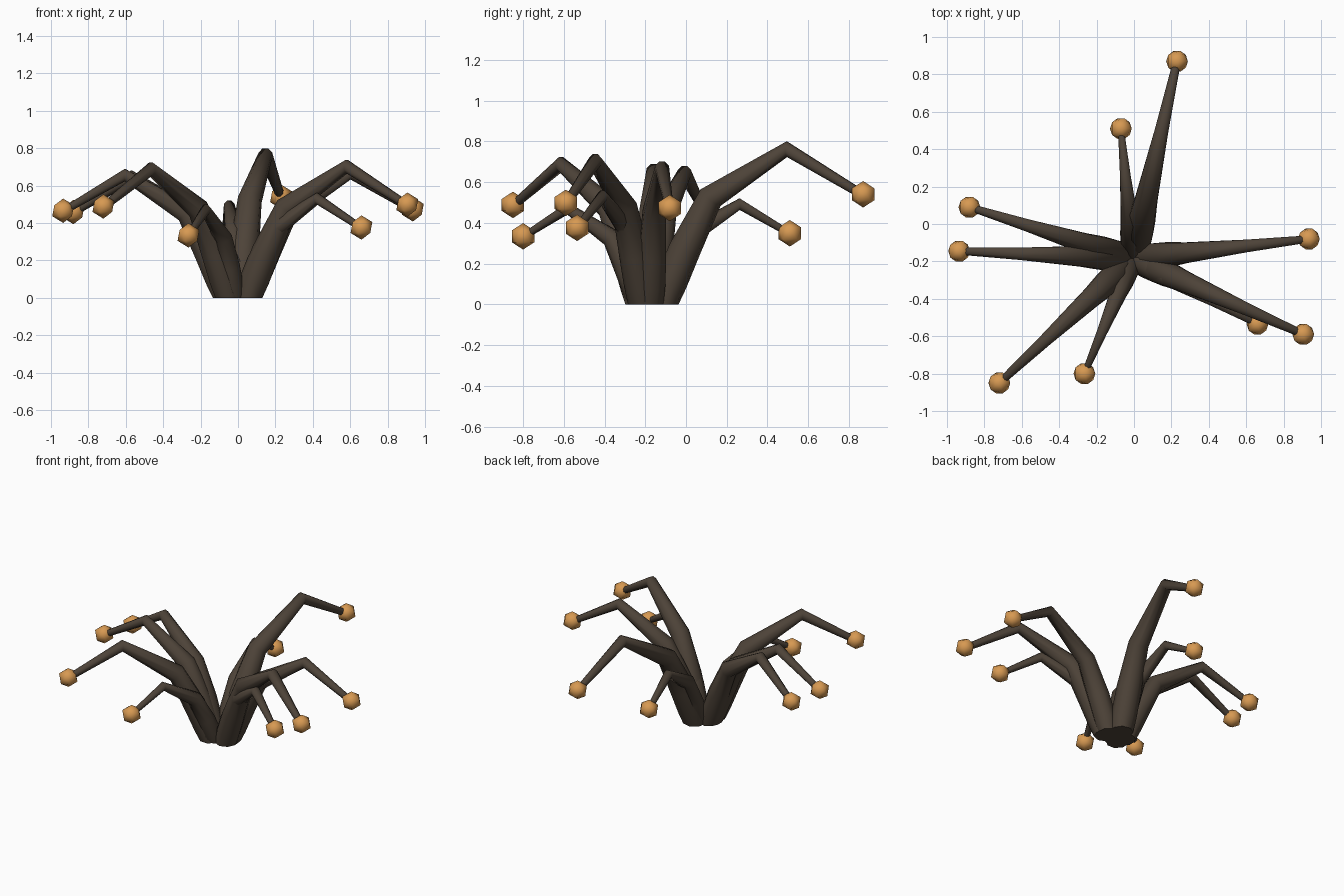
import bpy, bmesh, math
from mathutils import Vector

cube = bpy.data.objects.get("Cube")
if cube:
    bpy.data.objects.remove(cube)


def material(name, color):
    m = bpy.data.materials.new(name)
    m.use_nodes = True
    m.diffuse_color = color
    m.node_tree.nodes["Principled BSDF"].inputs["Base Color"].default_value = color
    return m


BROWN = material("dark brown", (0.075, 0.056, 0.04, 1))
AMBER = material("amber", (0.68, 0.32, 0.085, 1))
ROOT = Vector((-0.005, -0.185, 0))
SIDES = 8

# Stalk shape for unit length: distance out, height, radius
PROFILE = [(0.07, 0.0, 0.072), (0.105, 0.1, 0.078), (0.17, 0.25, 0.076),
           (0.29, 0.485, 0.062), (0.645, 0.705, 0.038), (0.985, 0.505, 0.022)]


def finish(bm, name, mat):
    bmesh.ops.recalc_face_normals(bm, faces=bm.faces)
    mesh = bpy.data.meshes.new(name)
    bm.to_mesh(mesh)
    bm.free()
    mesh.materials.append(mat)
    ob = bpy.data.objects.new(name, mesh)
    bpy.context.collection.objects.link(ob)
    bpy.ops.object.select_all(action="DESELECT")
    ob.select_set(True)
    bpy.context.view_layer.objects.active = ob
    bpy.ops.object.shade_smooth_by_angle(angle=math.radians(50))


def stalk(name, tip):
    """Tapered, bent tube from the root to the tip, scaled by its reach."""
    reach = Vector((tip[0], tip[1], 0)) - ROOT
    size = reach.length
    out, up = reach.normalized(), Vector((0, 0, 1))
    side = up.cross(out)
    pts = [ROOT + (out * d + up * h) * size for d, h, r in PROFILE]
    bm = bmesh.new()
    rings = []
    for i, p in enumerate(pts):
        # Mitre each ring between its two neighbouring segments
        before = (p - pts[max(i - 1, 0)]).normalized()
        after = (pts[min(i + 1, len(pts) - 1)] - p).normalized()
        along = (before + after).normalized() if i else up
        across = side.cross(along).normalized()
        r = PROFILE[i][2] * (0.35 + 0.65 * size)
        angles = [math.tau * (k + 0.5) / SIDES for k in range(SIDES)]
        rings.append([bm.verts.new(p + (side * math.cos(a) + across * math.sin(a)) * r)
                      for a in angles])
    for low, high in zip(rings, rings[1:]):
        for k in range(SIDES):
            n = (k + 1) % SIDES
            bm.faces.new((low[k], low[n], high[n], high[k]))
    bm.faces.new(rings[0])
    bm.faces.new(rings[-1])
    finish(bm, name + "_stalk", BROWN)

    # Faceted bead on the tip
    bm = bmesh.new()
    bmesh.ops.create_icosphere(bm, subdivisions=1, radius=0.065)
    bmesh.ops.translate(bm, verts=bm.verts, vec=ROOT + reach + up * 0.5 * size)
    finish(bm, name + "_bead", AMBER)


TIPS = {
    "back_long": (0.23, 0.87), "back_short": (-0.07, 0.51),
    "right_back": (-0.88, 0.09), "right_middle": (-0.935, -0.145),
    "right_front": (-0.72, -0.85), "front_short": (-0.265, -0.8),
    "left_front_short": (0.66, -0.535), "left_front_long": (0.905, -0.59),
    "left_middle": (0.935, -0.08),
}
for name, tip in TIPS.items():
    stalk(name, tip)
